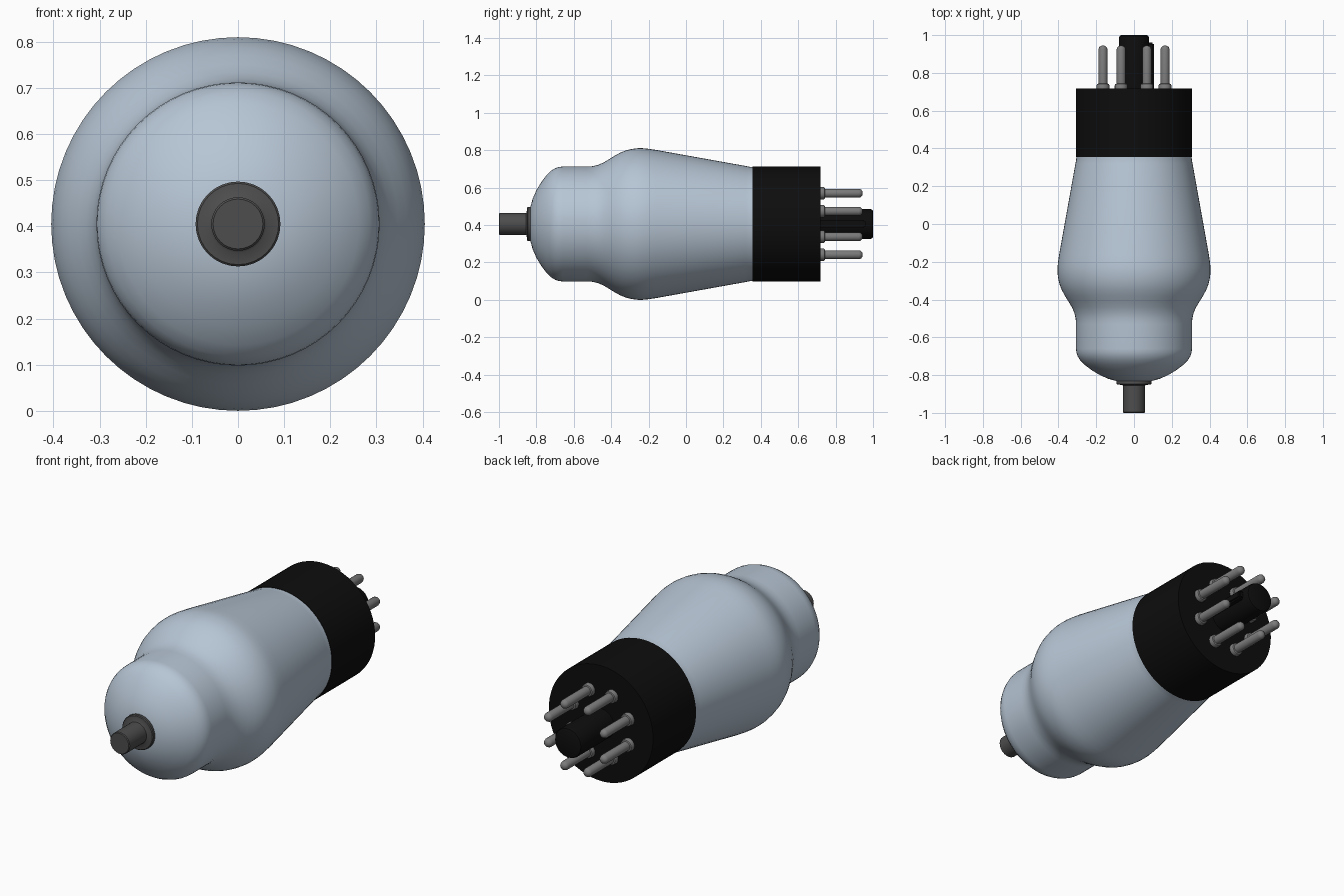
import bpy, bmesh, math

cube = bpy.data.objects.get("Cube")
if cube:
    bpy.data.objects.remove(cube, do_unlink=True)

AXIS_Z = 0.405  # height of the tube's long axis


def material(name, rgb, rough=0.5):
    m = bpy.data.materials.new(name)
    m.use_nodes = True
    m.diffuse_color = (*rgb, 1)
    bsdf = m.node_tree.nodes["Principled BSDF"]
    bsdf.inputs["Base Color"].default_value = (*rgb, 1)
    bsdf.inputs["Roughness"].default_value = rough
    return m


GLASS = material("pale blue glass", (0.47, 0.56, 0.66), 0.3)
BLACK = material("black bakelite", (0.004, 0.004, 0.004))
CAP = material("dark grey metal", (0.075, 0.075, 0.075))
PIN = material("grey pin metal", (0.2, 0.2, 0.2))


def lathe(name, profile, mat, x=0.0, z=0.0, segments=32, smooth=35):
    """Turn (y, radius) points around an axis parallel to y."""
    bm = bmesh.new()
    rings = []
    for y, r in profile:
        if r == 0:
            rings.append([bm.verts.new((0, y, 0))])
        else:
            angles = [2 * math.pi * i / segments for i in range(segments)]
            rings.append([bm.verts.new((r * math.cos(a), y, r * math.sin(a))) for a in angles])
    for a, b in zip(rings, rings[1:]):
        for i in range(segments):
            j = (i + 1) % segments
            if len(a) == 1:
                bm.faces.new((a[0], b[j], b[i]))
            elif len(b) == 1:
                bm.faces.new((a[i], a[j], b[0]))
            else:
                bm.faces.new((a[i], a[j], b[j], b[i]))
    bmesh.ops.recalc_face_normals(bm, faces=bm.faces)
    return finish(name, bm, mat, (x, 0, AXIS_Z + z), smooth)


def finish(name, bm, mat, location, smooth):
    mesh = bpy.data.meshes.new(name)
    bm.to_mesh(mesh)
    bm.free()
    mesh.materials.append(mat)
    ob = bpy.data.objects.new(name, mesh)
    ob.location = location
    bpy.context.collection.objects.link(ob)
    bpy.ops.object.select_all(action="DESELECT")
    ob.select_set(True)
    bpy.context.view_layer.objects.active = ob
    bpy.ops.object.shade_smooth_by_angle(angle=math.radians(smooth))
    return ob


# Glass envelope: domed front, narrow neck, shoulder, long taper to the base
lathe("glass_envelope", [
    (-0.84, 0), (-0.835, 0.08), (-0.82, 0.135), (-0.80, 0.18), (-0.775, 0.222),
    (-0.745, 0.262), (-0.72, 0.286), (-0.70, 0.298), (-0.68, 0.305), (-0.66, 0.307),
    (-0.53, 0.307), (-0.50, 0.309), (-0.47, 0.316), (-0.44, 0.329), (-0.41, 0.347),
    (-0.38, 0.366), (-0.35, 0.382), (-0.32, 0.394), (-0.29, 0.401), (-0.26, 0.405),
    (-0.23, 0.405), (-0.20, 0.402), (-0.16, 0.396), (0.08, 0.353), (0.32, 0.310),
    (0.34, 0.306), (0.37, 0.305)], GLASS, segments=64)

# Top cap contact with its flange
lathe("top_cap", [
    (-1.0, 0), (-1.0, 0.054), (-0.996, 0.058), (-0.855, 0.058), (-0.852, 0.062),
    (-0.85, 0.088), (-0.846, 0.092), (-0.832, 0.092), (-0.826, 0.088), (-0.826, 0)], CAP)

# Socket base
lathe("base", [(0.355, 0), (0.355, 0.308), (0.718, 0.308), (0.718, 0)], BLACK, segments=64)

# Guide post with a locating key on the left side
lathe("guide_post", [(0.71, 0), (0.71, 0.08), (0.985, 0.08), (0.996, 0.076),
                     (1.0, 0.068), (1.0, 0)], BLACK)
bm = bmesh.new()
bmesh.ops.create_cube(bm, size=1)
bmesh.ops.scale(bm, vec=(0.055, 0.25, 0.045), verts=bm.verts)
bmesh.ops.bevel(bm, geom=bm.edges[:], offset=0.008, segments=2, affect="EDGES")
finish("guide_key", bm, BLACK, (0.078, 0.835, AXIS_Z), 35)

# Eight contact pins in a ring, each with a collar and rounded tip
for i in range(8):
    a = math.radians(22.5 + 45 * i)
    lathe(f"pin_{i + 1}", [
        (0.71, 0), (0.71, 0.034), (0.734, 0.034), (0.741, 0.031), (0.743, 0.024),
        (0.925, 0.024), (0.936, 0.020), (0.943, 0.011), (0.945, 0)],
        PIN, 0.178 * math.cos(a), 0.178 * math.sin(a), 16)
